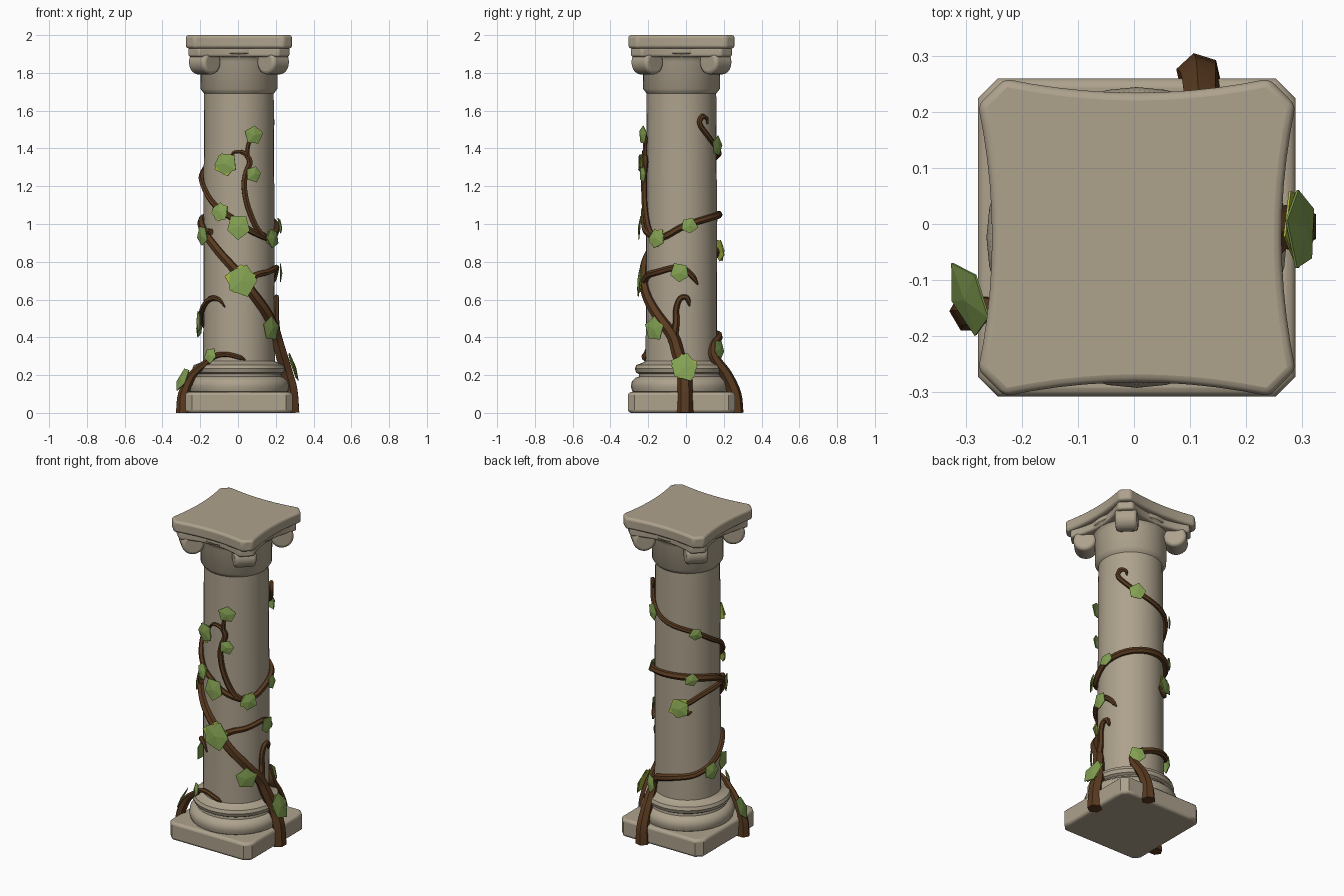
import bpy, bmesh, math, random
from mathutils import Vector, Matrix

if "Cube" in bpy.data.objects:
    bpy.data.objects.remove(bpy.data.objects["Cube"])

random.seed(4)
CX, CY = 0.005, -0.024          # column axis


def material(name, rgb):
    m = bpy.data.materials.new(name)
    m.diffuse_color = (*rgb, 1)
    m.use_nodes = True
    m.node_tree.nodes["Principled BSDF"].inputs["Base Color"].default_value = m.diffuse_color
    return m


STONE = material("warm_stone", (0.42, 0.36, 0.265))
BARK = material("brown_bark", (0.10, 0.042, 0.014))
GREEN = material("leaf_green", (0.23, 0.36, 0.085))
LIME = material("leaf_yellow_green", (0.40, 0.47, 0.05))


def finish(bm, name, mats, bevel=0, smooth=True):
    bmesh.ops.recalc_face_normals(bm, faces=bm.faces)
    me = bpy.data.meshes.new(name)
    bm.to_mesh(me)
    bm.free()
    ob = bpy.data.objects.new(name, me)
    bpy.context.collection.objects.link(ob)
    for m in mats:
        me.materials.append(m)
    if bevel:
        b = ob.modifiers.new("bevel", 'BEVEL')
        b.width, b.segments, b.limit_method = bevel, 3, 'ANGLE'
        b.angle_limit = math.radians(50)
    if smooth:
        soften(ob)
    return ob


def soften(ob):
    bpy.ops.object.select_all(action='DESELECT')
    ob.select_set(True)
    bpy.context.view_layer.objects.active = ob
    bpy.ops.object.shade_smooth_by_angle(angle=math.radians(40))


def polar(deg, z, r=0.197):
    a = math.radians(deg)
    return Vector((CX + r * math.cos(a), CY + r * math.sin(a), z))


def slab(name, half, chamfer, dip, z0, z1, bevel):
    """Square block with cut corners and sides that curve inwards by dip."""
    bm = bmesh.new()
    verts, n = [], 10
    for side in range(4):
        rot = Matrix.Rotation(side * math.pi / 2, 3, 'Z')
        for i in range(n + 1):
            t = 2 * i / n - 1
            p = rot @ Vector((half - dip * (1 - t * t), t * (half - chamfer), z0))
            verts.append(bm.verts.new(p + Vector((CX, CY, 0))))
    f = bm.faces.new(verts)
    up = bmesh.ops.extrude_face_region(bm, geom=[f])
    for v in up["geom"]:
        if isinstance(v, bmesh.types.BMVert):
            v.co.z = z1
    return finish(bm, name, [STONE], bevel)


def lathe(name, profile, segs=32):
    bm = bmesh.new()
    rings = [[bm.verts.new(polar(360 * i / segs, z, r)) for i in range(segs)]
             for r, z in profile]
    for a, b in zip(rings, rings[1:]):
        for i in range(segs):
            j = (i + 1) % segs
            bm.faces.new((a[i], a[j], b[j], b[i]))
    bm.faces.new(rings[0])
    bm.faces.new(rings[-1])
    return finish(bm, name, [STONE])


# column: plinth, turned base, shaft, neck and capital slabs
slab("plinth", 0.283, 0.035, 0, 0, 0.11, 0.016)
lathe("base_mouldings", [(.24, .10), (.26, .113), (.268, .14), (.262, .168), (.243, .186),
                         (.226, .192), (.224, .205), (.24, .214), (.247, .235),
                         (.239, .254), (.215, .262), (.192, .272), (.185, .28)])
lathe("shaft", [(.19, .25), (.188, .6), (.187, 1.2), (.184, 1.70)])
lathe("neck", [(.18, 1.685), (.19, 1.698), (.203, 1.715), (.205, 1.86), (.215, 1.885),
               (.235, 1.905), (.235, 1.935)])
slab("scroll_band", 0.27, 0.06, 0.045, 1.885, 1.935, 0.012)
slab("abacus", 0.283, 0.047, 0.025, 1.93, 2.0, 0.014)

# corner scrolls
for k in range(4):
    a = 45 + 90 * k
    bm = bmesh.new()
    bmesh.ops.create_cone(bm, cap_ends=True, segments=20, radius1=.066, radius2=.066, depth=.125)
    mat = (Matrix.Translation(polar(a, 1.857, .257)) @ Matrix.Rotation(math.radians(a), 4, 'Z')
           @ Matrix.Rotation(math.pi / 2, 4, 'X'))
    bmesh.ops.transform(bm, matrix=mat, verts=bm.verts)
    finish(bm, "corner_scroll_%d" % k, [STONE], 0.018)


# vines: paths given as angle, height and optional radius around the column
def vine(name, pts, r0, r1):
    pts = [Vector((p[0], p[1], p[2] if len(p) > 2 else .199)) for p in pts]
    ext = [2 * pts[0] - pts[1]] + pts + [2 * pts[-1] - pts[-2]]
    dense = []
    for i in range(1, len(ext) - 2):          # smooth interpolation
        a, b, c, d = ext[i - 1:i + 3]
        for s in range(4):
            t = s / 4
            dense.append(.5 * (2 * b + (c - a) * t + (2 * a - 5 * b + 4 * c - d) * t * t
                               + (3 * b - a - 3 * c + d) * t ** 3))
    dense.append(pts[-1])
    cu = bpy.data.curves.new(name, 'CURVE')
    cu.dimensions = '3D'
    cu.bevel_depth, cu.bevel_resolution, cu.use_fill_caps = 1, 1, True
    sp = cu.splines.new('POLY')
    sp.points.add(len(dense) - 1)
    for i, (p, q) in enumerate(zip(sp.points, dense)):
        t = i / (len(dense) - 1)
        p.co = (*polar(q.x, max(q.y, 0), q.z), 1)
        p.radius = (r1 + (r0 - r1) * (1 - t) ** 3) * min(1, .3 + (1 - t) * 6)
    cu.materials.append(BARK)
    ob = bpy.data.objects.new(name, cu)
    bpy.context.collection.objects.link(ob)
    bpy.ops.object.select_all(action='DESELECT')
    ob.select_set(True)
    bpy.context.view_layer.objects.active = ob
    bpy.ops.object.convert(target='MESH')
    soften(bpy.context.view_layer.objects.active)


vine("main_vine", [(4, 0, .282), (4, .12, .275), (3, .22, .25), (-5, .32, .222), (-14, .41, .203),
                   (-40, .52), (-68, .63), (-92, .74), (-116, .83), (-143, .92), (-180, 1.01),
                   (-225, 1.045), (-270, 1.05), (-315, 1.03), (-355, .99), (-382, .94),
                   (-400, .925), (-420, .97), (-436, 1.09), (-442, 1.2), (-439, 1.27),
                   (-433, 1.33), (-442, 1.375), (-457, 1.38), (-466, 1.34)], .044, .016)
vine("upper_vine", [(-39, .925), (-55, .94), (-75, .97), (-95, 1.02), (-118, 1.07), (-140, 1.13),
                    (-165, 1.21), (-190, 1.26), (-225, 1.33), (-270, 1.375), (-298, 1.42),
                    (-318, 1.475), (-331, 1.53), (-327, 1.568), (-318, 1.56), (-316, 1.53)],
     .018, .014)
vine("back_vine", [(69, 0, .308), (68, .1, .303), (64, .2, .265), (57, .27, .225), (54, .32, .205),
                   (62, .37), (85, .40), (110, .42), (135, .435), (160, .47), (183, .52),
                   (205, .575), (222, .605), (238, .60), (248, .56)], .042, .015)
vine("left_vine", [(204, 0, .322), (204, .1, .32), (208, .2, .28), (222, .265, .235),
                   (232, .30, .212), (250, .31), (270, .295), (280, .28)], .04, .013)
vine("right_curl", [(-12, .38, .208), (-8, .48), (-8, .55), (-2, .605), (8, .61), (13, .565)],
     .022, .014)
vine("front_branch", [(-82, .69), (-62, .73), (-40, .745), (-5, .77), (14, .735), (26, .68)],
     .022, .015)
vine("back_branch", [(222, .96), (190, .96), (155, .94), (128, .89), (110, .85), (122, .82),
                     (132, .83)], .017, .014)
vine("top_stem", [(-77, 1.36), (-76, 1.41), (-70, 1.47)], .013, .011)

# leaves: angle, height, size, distance from axis, upward tilt, yellow-green under-leaf
LEAVES = [(-69, 1.47, .058, .218, 0, 0), (-109, 1.32, .064, .22, 0, 1), (-69, 1.265, .045, .218, 0, 0),
          (-117, 1.065, .05, .218, 8, 1), (-91, .985, .065, .22, 5, 0), (-36, .925, .055, .222, 5, 1),
          (-152, .94, .058, .22, 0, 0), (-86, .70, .088, .224, 5, 1), (-130, .305, .045, .235, 10, 0),
          (-40, .445, .062, .222, 0, 0), (3, .24, .076, .293, 18, 1), (-2, .74, .056, .22, 0, 0),
          (10, .99, .046, .22, 8, 0), (60, 1.41, .058, .218, 0, 0), (60, .34, .056, .23, 5, 0),
          (137, 1.325, .04, .218, 0, 0), (130, 1.04, .042, .22, 0, 0), (113, .86, .065, .222, 5, 1),
          (163, .45, .05, .22, 5, 0), (190, .48, .058, .218, 0, 0), (200, .18, .068, .318, 25, 0)]
bm = bmesh.new()
for ang, z, size, r, tilt, lime in LEAVES:
    frame = (Matrix.Rotation(math.radians(ang), 4, 'Z')
             @ Matrix.Rotation(math.radians(-tilt), 4, 'Y'))
    spin = random.uniform(0, 6.28)
    for layer in range(1 + lime):
        ring = []
        for i in range(5):
            a = spin + i * 2 * math.pi / 5 + layer * .35
            s = size * random.uniform(.85, 1.1)
            p = frame @ Vector((-.006 * layer, s * math.cos(a), s * math.sin(a)))
            ring.append(bm.verts.new(polar(ang, z, r) + p))
        top = bm.verts.new(polar(ang, z, r) + frame @ Vector((.008 - .01 * layer, 0, 0)))
        for i in range(5):
            f = bm.faces.new((ring[i], ring[(i + 1) % 5], top))
            f.material_index = layer
leaves = finish(bm, "leaves", [GREEN, LIME], 0, False)
thick = leaves.modifiers.new("thickness", 'SOLIDIFY')
thick.thickness, thick.offset = 0.004, 0
